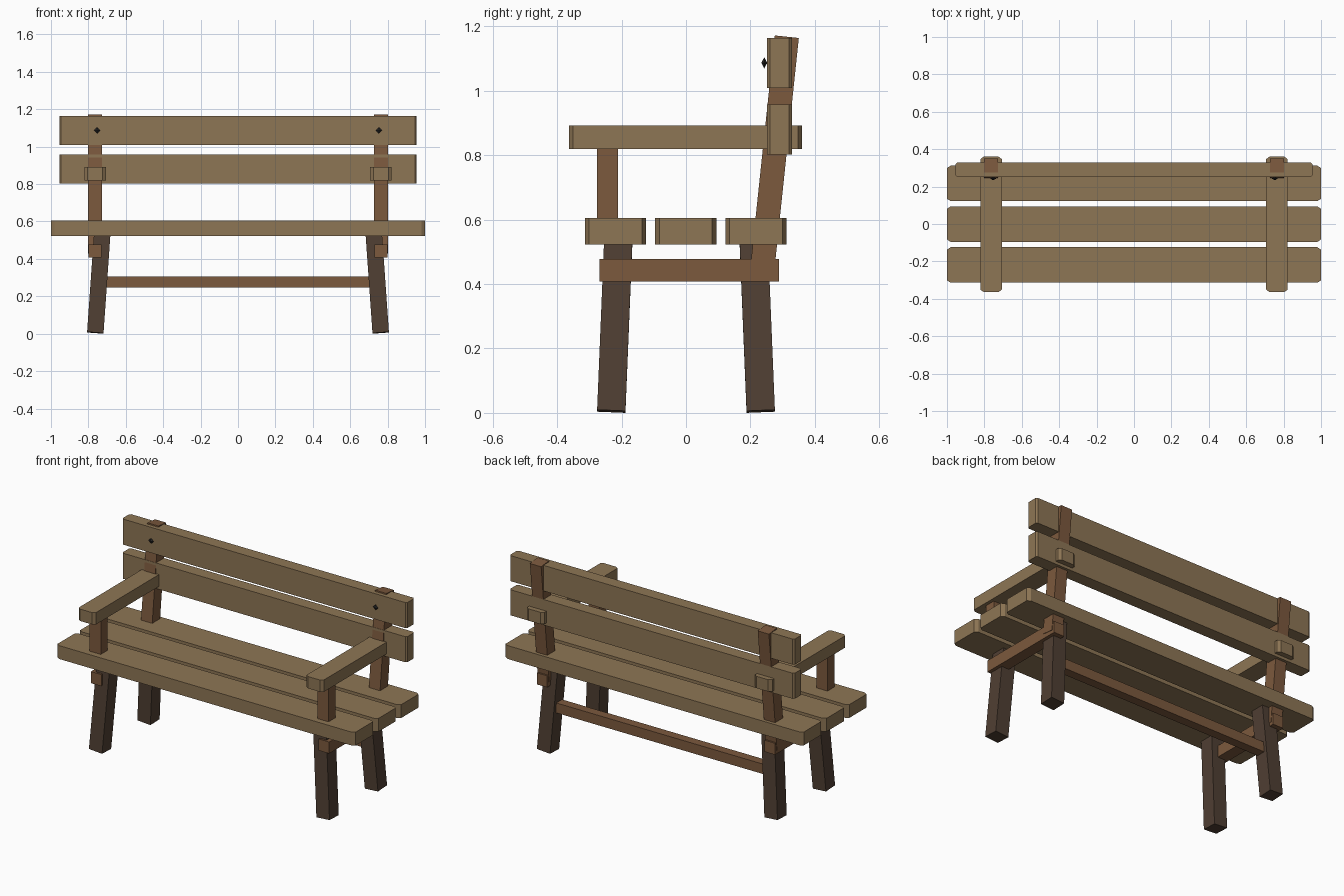
import bpy
import bmesh
from mathutils import Matrix, Vector, Euler

if "Cube" in bpy.data.objects:
    bpy.data.objects.remove(bpy.data.objects["Cube"])


def material(name, color):
    m = bpy.data.materials.new(name)
    m.diffuse_color = (*color, 1)
    m.use_nodes = True
    m.node_tree.nodes["Principled BSDF"].inputs["Base Color"].default_value = m.diffuse_color
    return m


plank_mat = material("light_wood", (0.27, 0.18, 0.09))
frame_mat = material("brown_wood", (0.20, 0.10, 0.047))
leg_mat = material("dark_wood", (0.08, 0.05, 0.033))
bolt_mat = material("dark_iron", (0.02, 0.02, 0.02))


def finish(name, bm, mat, loc, rot=(0, 0, 0)):
    bmesh.ops.recalc_face_normals(bm, faces=bm.faces)
    me = bpy.data.meshes.new(name)
    bm.to_mesh(me)
    bm.free()
    me.materials.append(mat)
    ob = bpy.data.objects.new(name, me)
    ob.location = loc
    ob.rotation_euler = rot
    bpy.context.collection.objects.link(ob)
    return ob


def box(name, size, loc, mat, rot=(0, 0, 0)):
    bm = bmesh.new()
    bmesh.ops.create_cube(bm, size=1, matrix=Matrix.Diagonal((*size, 1)))
    return finish(name, bm, mat, loc, rot)


def board(name, size, loc, cut):
    """Board with chamfered vertical corners."""
    a, b, h = (s / 2 for s in size)
    cx, cy = cut
    outline = [(a - cx, -b), (a, -b + cy), (a, b - cy), (a - cx, b),
               (-a + cx, b), (-a, b - cy), (-a, -b + cy), (-a + cx, -b)]
    bm = bmesh.new()
    low = bm.faces.new([bm.verts.new((x, y, -h)) for x, y in outline])
    ext = bmesh.ops.extrude_face_region(bm, geom=[low], use_keep_orig=True)
    top = [g for g in ext["geom"] if isinstance(g, bmesh.types.BMVert)]
    bmesh.ops.translate(bm, verts=top, vec=(0, 0, 2 * h))
    return finish(name, bm, plank_mat, loc)


# Seat planks
for i, y in enumerate((-0.219, -0.001, 0.217)):
    board(f"seat_plank_{i + 1}", (2.0, 0.19, 0.081), (0, y, 0.564), (0.02, 0.013))

# Backrest slats
for name, z in (("lower", 0.88), ("upper", 1.087)):
    board(f"{name}_back_slat", (1.91, 0.077, 0.155), (0, 0.29, z), (0.009, 0.009))

for s, side in ((-1, "left"), (1, "right")):
    x = s * 0.764
    # Splayed legs
    for d, end in ((-1, "front"), (1, "back")):
        rot = (d * 0.041, -s * 0.07, 0)
        axis = Euler(rot).to_matrix() @ Vector((0, 0, 1))
        foot = Vector((s * 0.763, d * 0.232, 0.005))
        box(f"{side}_{end}_leg", (0.088, 0.088, 0.535),
            foot + axis * 0.2675, leg_mat, rot)
    # Rail under the seat
    box(f"{side}_seat_rail", (0.07, 0.556, 0.07), (x, 0.01, 0.443), frame_mat)
    # Leaning back post
    rot = (-0.105, 0, 0)
    axis = Euler(rot).to_matrix() @ Vector((0, 0, 1))
    box(f"{side}_back_post", (0.075, 0.075, 0.74),
        Vector((x, 0.313, 1.168)) - axis * 0.37, frame_mat, rot)
    # Armrest and its support
    box(f"{side}_arm_support", (0.075, 0.066, 0.27), (x, -0.244, 0.695), frame_mat)
    board(f"{side}_armrest", (0.115, 0.724, 0.072), (x, -0.002, 0.856), (0.018, 0.013))
    # Faceted bolt head
    bm = bmesh.new()
    bmesh.ops.create_uvsphere(bm, u_segments=4, v_segments=2, radius=0.017,
                              matrix=Matrix.Identity(4))
    bmesh.ops.scale(bm, vec=(1, 0.55, 1), verts=bm.verts)
    finish(f"{side}_bolt", bm, bolt_mat, (s * 0.753, 0.243, 1.087))

# Stretcher between the back legs
box("back_stretcher", (1.44, 0.055, 0.06), (0, 0.218, 0.276), frame_mat)
